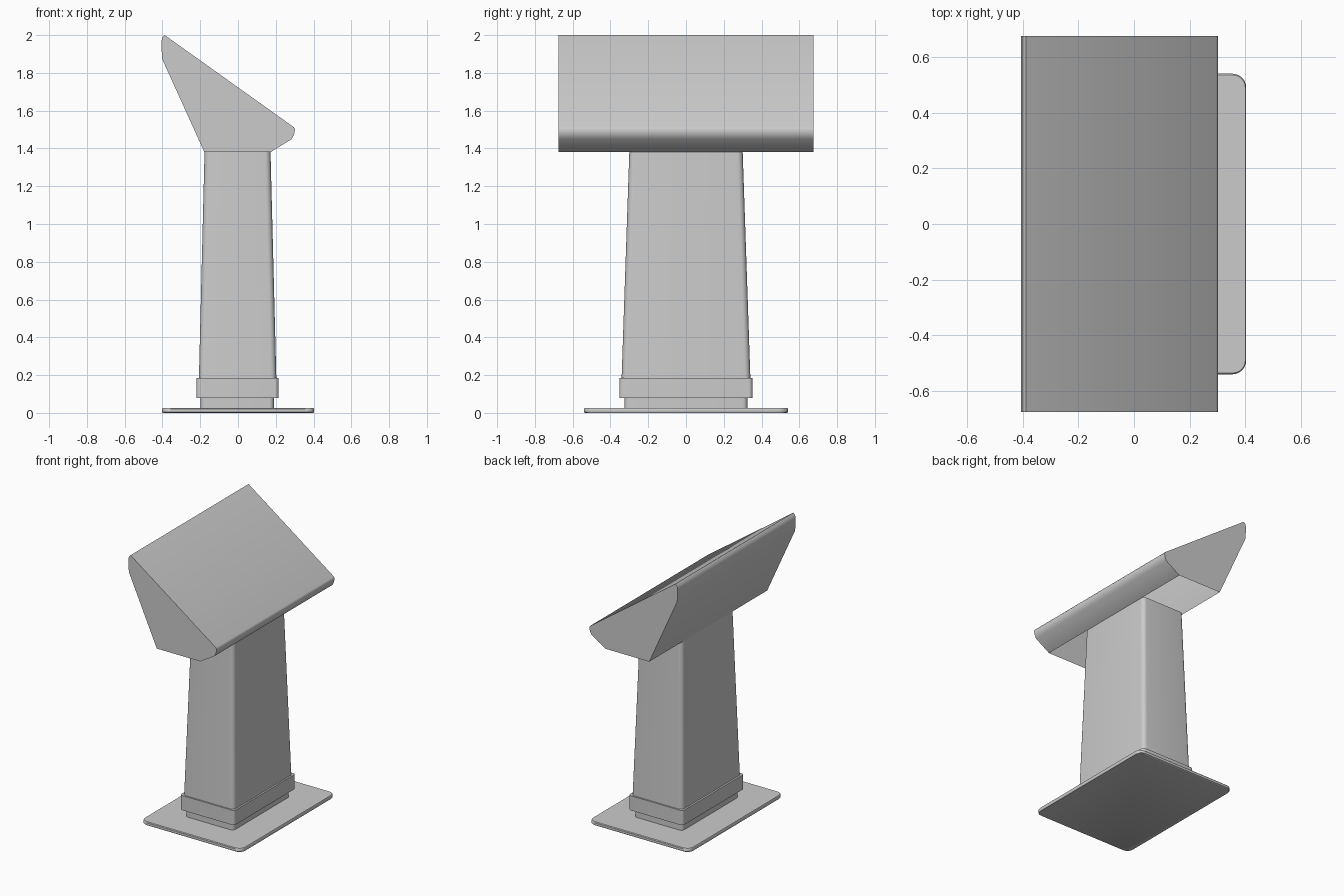
import bpy, bmesh, math

if "Cube" in bpy.data.objects:
    bpy.data.objects.remove(bpy.data.objects["Cube"])

grey = bpy.data.materials.new("light_grey")
grey.diffuse_color = (0.6, 0.6, 0.6, 1)
grey.use_nodes = True
grey.node_tree.nodes["Principled BSDF"].inputs["Base Color"].default_value = grey.diffuse_color


def finish(name, bm, angle):
    bmesh.ops.recalc_face_normals(bm, faces=bm.faces[:])
    me = bpy.data.meshes.new(name)
    bm.to_mesh(me)
    bm.free()
    me.materials.append(grey)
    for p in me.polygons:
        p.use_smooth = True
    me.set_sharp_from_angle(angle=math.radians(angle))
    ob = bpy.data.objects.new(name, me)
    bpy.context.collection.objects.link(ob)
    return ob


def rounded_ring(bm, x0, x1, hy, r, z, steps=6):
    """Rounded rectangle of vertices, x0..x1 by -hy..hy."""
    ring = []
    corners = [(x1 - r, hy - r), (x0 + r, hy - r), (x0 + r, r - hy), (x1 - r, r - hy)]
    for i, (cx, cy) in enumerate(corners):
        for s in range(steps + 1):
            a = math.pi / 2 * (i + s / steps)
            ring.append(bm.verts.new((cx + r * math.cos(a), cy + r * math.sin(a), z)))
    return ring


def loft(name, sections):
    """Solid through rounded rectangles (x0, x1, hy, r, z)."""
    bm = bmesh.new()
    rings = [rounded_ring(bm, *s) for s in sections]
    n = len(rings[0])
    for a, b in zip(rings, rings[1:]):
        for i in range(n):
            j = (i + 1) % n
            bm.faces.new((a[i], a[j], b[j], b[i]))
    bm.faces.new(rings[0][::-1])
    bm.faces.new(rings[-1])
    return finish(name, bm, 40)


# Floor plate with a softened rim
loft("base_plate", [(-0.40, 0.40, 0.535, 0.045, 0.0),
                    (-0.403, 0.403, 0.54, 0.05, 0.004),
                    (-0.403, 0.403, 0.54, 0.05, 0.021),
                    (-0.40, 0.40, 0.535, 0.045, 0.026)])

# Foot, collar and tapered column
loft("foot", [(-0.198, 0.19, 0.325, 0.025, 0.02), (-0.198, 0.19, 0.325, 0.025, 0.09)])
loft("collar", [(-0.22, 0.215, 0.352, 0.02, 0.08), (-0.22, 0.215, 0.352, 0.02, 0.186)])
loft("column", [(-0.207, 0.203, 0.341, 0.03, 0.18), (-0.177, 0.172, 0.30, 0.03, 1.385)])

# Slanted desk: side profile stretched along y, open underneath
profile = [(-0.178, 1.38), (-0.402, 1.875), (-0.406, 1.96), (-0.402, 1.985),
           (-0.388, 2.0), (0.295, 1.513), (0.302, 1.502), (0.297, 1.475),
           (0.285, 1.45), (0.172, 1.38)]
bm = bmesh.new()
ends = [[bm.verts.new((x, y, z)) for x, z in profile] for y in (-0.675, 0.675)]
for i in range(len(profile) - 1):
    bm.faces.new((ends[0][i], ends[0][i + 1], ends[1][i + 1], ends[1][i]))
bm.faces.new(ends[0][::-1])
bm.faces.new(ends[1])
finish("desk_top", bm, 48)
